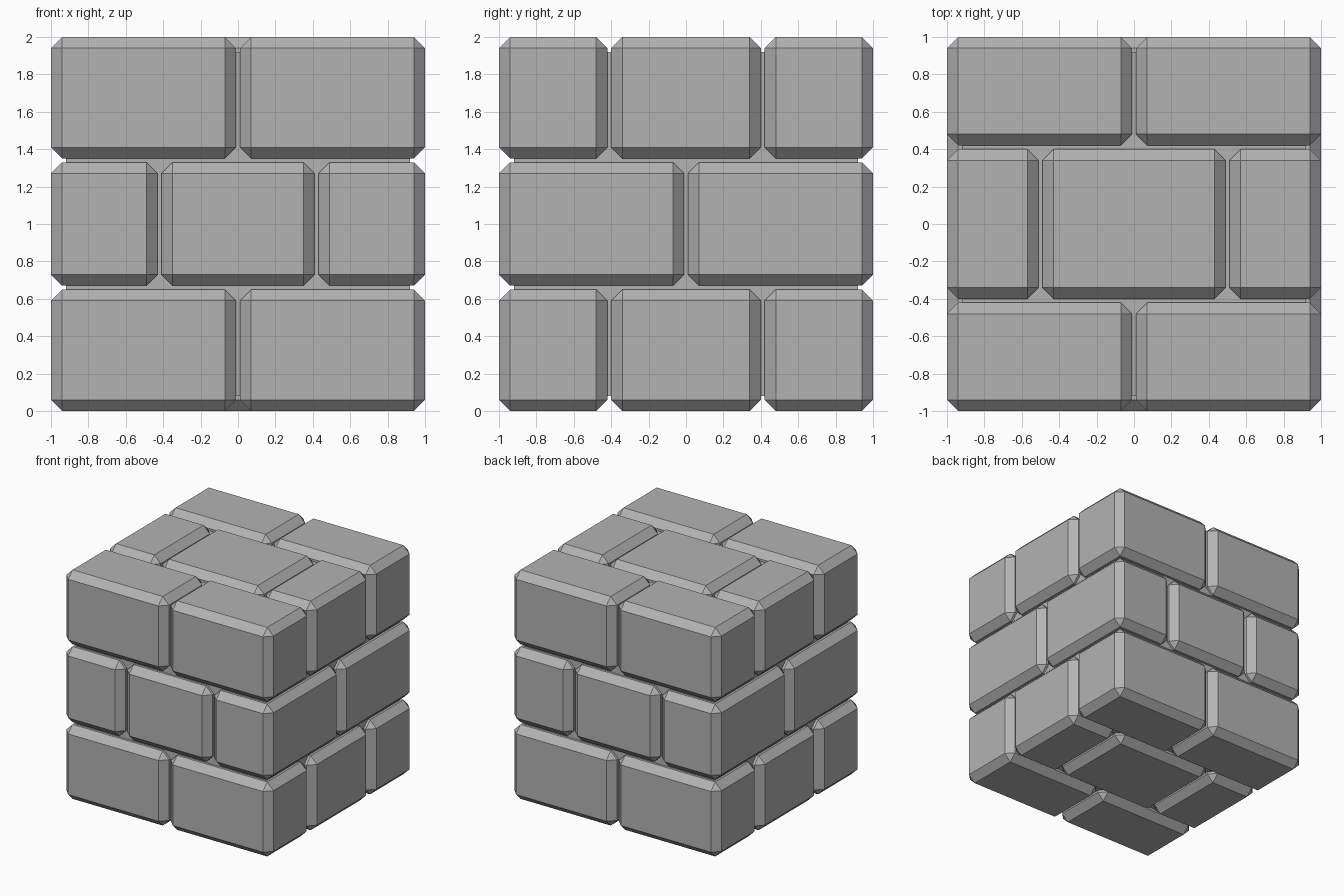
import bpy

if "Cube" in bpy.data.objects:
    bpy.data.objects.remove(bpy.data.objects["Cube"])

CHAMFER = 0.06

# Mid-grey stone
stone = bpy.data.materials.new("stone")
stone.diffuse_color = (0.45, 0.45, 0.45, 1)
stone.use_nodes = True
stone.node_tree.nodes["Principled BSDF"].inputs["Base Color"].default_value = stone.diffuse_color


def box(name, xr, yr, zr, chamfer=0.0):
    """Axis-aligned box from ranges, with an optional flat chamfer."""
    ranges = (xr, yr, zr)
    bpy.ops.mesh.primitive_cube_add(size=1, location=[(a + b) / 2 for a, b in ranges])
    ob = bpy.context.object
    ob.name = name
    ob.scale = [b - a for a, b in ranges]
    bpy.ops.object.transform_apply(location=False, rotation=False, scale=True)
    ob.data.materials.append(stone)
    if chamfer:
        mod = ob.modifiers.new("chamfer", 'BEVEL')
        mod.width = chamfer
        mod.segments = 1
    return ob


HALVES = [(-1, -0.01), (0.01, 1)]
THIRDS = [(-1, -0.51), (-0.49, 0.49), (0.51, 1)]


def course(name, zr, row_edge, gap, turned=False):
    """Three rows of bricks: two halves, three thirds, two halves."""
    rows = [((-1, -row_edge - gap), HALVES),
            ((-row_edge, row_edge), THIRDS),
            ((row_edge + gap, 1), HALVES)]
    count = 0
    for across, bricks in rows:
        for along in bricks:
            count += 1
            xr, yr = (across, along) if turned else (along, across)
            box(f"{name}_brick_{count}", xr, yr, zr, CHAMFER)


# Brick courses, the middle one turned a quarter so joints are staggered
course("bottom", (0, 0.65), 0.40, 0.02)
course("middle", (0.67, 1.33), 0.41, 0.02, turned=True)
course("top", (1.35, 2), 0.40, 0.02)

# Recessed mortar filling the joints
box("mortar_core", (-0.92, 0.92), (-0.92, 0.92), (0.08, 1.92))
